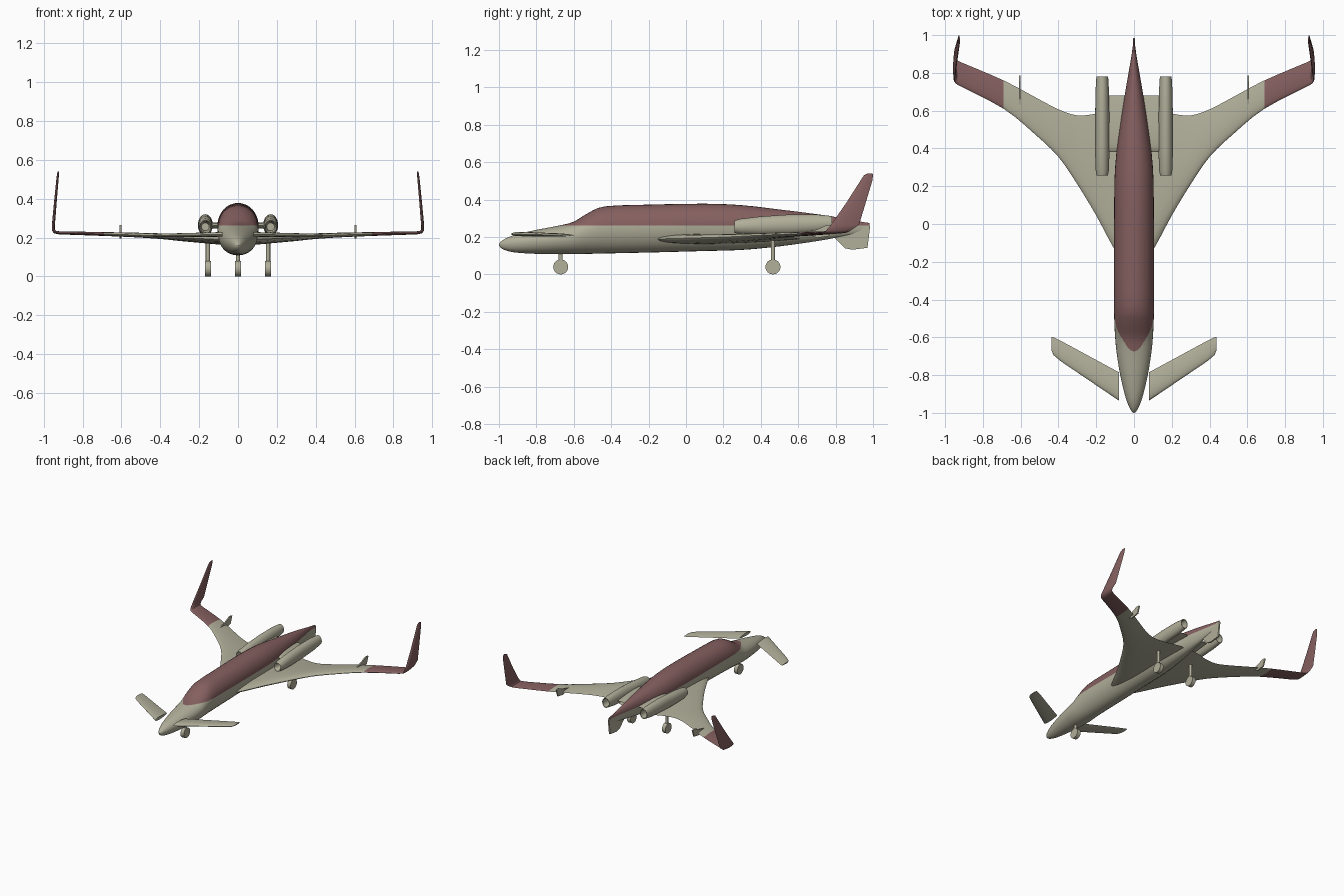
import bpy
import bmesh
from math import sin, cos, pi, sqrt, radians
from mathutils import Vector, Matrix

cube = bpy.data.objects.get("Cube")
if cube:
    bpy.data.objects.remove(cube, do_unlink=True)


def make_material(name, colour):
    material = bpy.data.materials.new(name)
    material.use_nodes = True
    material.diffuse_color = colour
    material.node_tree.nodes["Principled BSDF"].inputs["Base Color"].default_value = colour
    return material


cream = make_material("cream paint", (0.44, 0.425, 0.32, 1))
maroon = make_material("dusty maroon paint", (0.235, 0.115, 0.115, 1))


def finish(name, bm, split=None, mirror=False, angle=40):
    """Turn a bmesh into an object; split = (axis, limit) paints beyond it maroon."""
    bmesh.ops.recalc_face_normals(bm, faces=bm.faces)
    if split:
        axis, limit = split
        normal = Vector((0, 0, 0))
        normal[axis] = 1
        bmesh.ops.bisect_plane(bm, geom=bm.verts[:] + bm.edges[:] + bm.faces[:],
                               dist=1e-5, plane_co=normal * limit, plane_no=normal)
        for face in bm.faces:
            face.material_index = int(face.calc_center_median()[axis] > limit)
    mesh = bpy.data.meshes.new(name)
    bm.to_mesh(mesh)
    bm.free()
    mesh.materials.append(cream)
    mesh.materials.append(maroon)
    obj = bpy.data.objects.new(name, mesh)
    bpy.context.collection.objects.link(obj)
    bpy.ops.object.select_all(action="DESELECT")
    obj.select_set(True)
    bpy.context.view_layer.objects.active = obj
    bpy.ops.object.shade_smooth_by_angle(angle=radians(angle))
    if mirror:
        obj.modifiers.new("Mirror", "MIRROR").use_mirror_merge = False
    return obj


def loft(rings, cap_start=True, cap_end=True):
    """Bridge equal closed rings of points."""
    bm = bmesh.new()
    loops = [[bm.verts.new(p) for p in ring] for ring in rings]
    count = len(loops[0])
    for a, b in zip(loops, loops[1:]):
        for i in range(count):
            j = (i + 1) % count
            bm.faces.new((a[i], a[j], b[j], b[i]))
    if cap_start:
        bm.faces.new(loops[0])
    if cap_end:
        bm.faces.new(loops[-1])
    return bm


def smooth_stations(stations, steps):
    """Insert Catmull-Rom values between stations."""
    result = []
    last = len(stations) - 1
    for i in range(last):
        p, q, r, s = (stations[min(max(k, 0), last)] for k in range(i - 1, i + 3))
        for step in range(steps):
            t = step / steps
            result.append([b + t / 2 * (c - a + t * (2*a - 5*b + 4*c - d + t * (3*b - a - 3*c + d)))
                           for a, b, c, d in zip(p, q, r, s)])
    return result + [list(stations[-1])]


def oval(x, y, bottom, top, half_width, count=32, belly=0.55):
    """Egg-shaped ring across the length axis."""
    middle = bottom + belly * (top - bottom)
    ring = []
    for i in range(count):
        a = 2 * pi * i / count
        height = top - middle if sin(a) > 0 else middle - bottom
        ring.append((x + half_width * cos(a), y, middle + height * sin(a)))
    return ring


def airfoil(x, lead, trail, z, thick, tilt=0, count=20):
    """Wing section; tilt turns its thickness from vertical to sideways."""
    ring = []
    for i in range(count):
        a = 2 * pi * i / count
        c = (1 - cos(a)) / 2
        h = 1.3 * thick * sqrt(c) * (1 - c) * (1 if sin(a) >= 0 else -1)
        h += 0.001 * sin(a)
        ring.append((x - h * sin(tilt), lead + c * (trail - lead), z + h * cos(tilt)))
    return ring


def plate(name, x, outline, thick, mirror=False):
    """Thin upright fin from a side outline."""
    rings = [[(x + s * thick / 2, y, z) for y, z in outline] for s in (-1, 1)]
    return finish(name, loft(rings), mirror=mirror, angle=30)


# Fuselage: length, bottom, top, half width
fuselage = [
    (-1, .155, .162, .003), (-.98, .135, .183, .02), (-.92, .118, .21, .044),
    (-.8, .11, .238, .073), (-.68, .108, .261, .092), (-.6, .108, .282, .1),
    (-.52, .11, .33, .104), (-.43, .112, .364, .106), (-.2, .117, .373, .106),
    (.1, .125, .378, .105), (.3, .131, .37, .1), (.5, .15, .347, .078),
    (.7, .178, .322, .046), (.8, .196, .307, .029), (.9, .215, .288, .012),
    (.98, .235, .275, .002)]
rings = [oval(0, *s) for s in smooth_stations(fuselage, 3)]
finish("fuselage", loft(rings), split=(2, .262))

# Ventral tail fin
plate("tail_fin", 0, [(.76, .22), (.8, .19), (.85, .14), (.89, .132), (.97, .142),
                      (.985, .262), (.78, .262)], .012)

# Swept wing: span, leading edge, trailing edge, height, thickness
wing = [
    (.0, -.28, .62, .19, .055), (.1, -.14, .615, .19, .05), (.2, .045, .585, .195, .042),
    (.3, .21, .575, .2, .034), (.4, .355, .607, .207, .027), (.53, .48, .675, .213, .022),
    (.69, .61, .76, .218, .018), (.92, .73, .858, .224, .014)]
rings = [airfoil(*s) for s in smooth_stations(wing, 3)]
# Blended upturned tip, with tilt as the last value
winglet = [
    (.942, .742, .87, .228, .014, .5), (.95, .752, .885, .238, .014, 1.1),
    (.95, .775, .925, .265, .014, 1.5), (.94, .855, .96, .38, .012, 1.5),
    (.929, .932, .996, .5, .01, 1.5), (.926, .952, 1, .53, .008, 1.5),
    (.925, .972, .998, .54, .004, 1.5)]
rings += [airfoil(*s) for s in winglet]
finish("wing", loft(rings, cap_start=False), split=(0, .69), mirror=True)

# Fairing fins on the trailing edge
plate("wing_fin", .605, [(.63, .225), (.7, .24), (.755, .265), (.785, .262),
                         (.765, .205), (.7, .195)], .01, mirror=True)

# Canards
canard = [
    (.08, -.935, -.785, .216, .022), (.39, -.725, -.617, .211, .016),
    (.425, -.695, -.6, .21, .012), (.437, -.67, -.597, .21, .006)]
finish("canard", loft([airfoil(*s) for s in canard]), mirror=True)

# Engine nacelles, with hollow intake and exhaust
nacelle = [
    (.33, .235, .275, .02), (.265, .228, .284, .025), (.258, .222, .288, .03),
    (.29, .215, .297, .036), (.4, .21, .31, .038), (.55, .212, .32, .038),
    (.7, .222, .32, .036), (.78, .235, .312, .031), (.778, .24, .307, .027),
    (.7, .245, .3, .022)]
finish("engine_nacelle", loft([oval(.168, *s, count=24, belly=.5) for s in nacelle]), mirror=True)

# Short pylon joining each nacelle to the body
rings = [airfoil(x, .38, .68, .262, .03) for x in (.05, .15)]
finish("engine_pylon", loft(rings), mirror=True)


# Landing gear
def gear(name, x, y, top, mirror=False):
    bm = bmesh.new()
    wheel = Matrix.Translation((x, y, .04)) @ Matrix.Rotation(pi / 2, 4, "Y")
    bmesh.ops.create_cone(bm, cap_ends=True, segments=24, radius1=.04, radius2=.04,
                          depth=.03, matrix=wheel)
    finish(name + "_wheel", bm, mirror=mirror)
    bm = bmesh.new()
    strut = Matrix.Translation((x, y, (top + .05) / 2))
    bmesh.ops.create_cone(bm, cap_ends=True, segments=12, radius1=.011, radius2=.011,
                          depth=top - .05, matrix=strut)
    finish(name + "_strut", bm, mirror=mirror)


gear("nose", 0, -.67, .13)
gear("main", .155, .465, .19, mirror=True)
